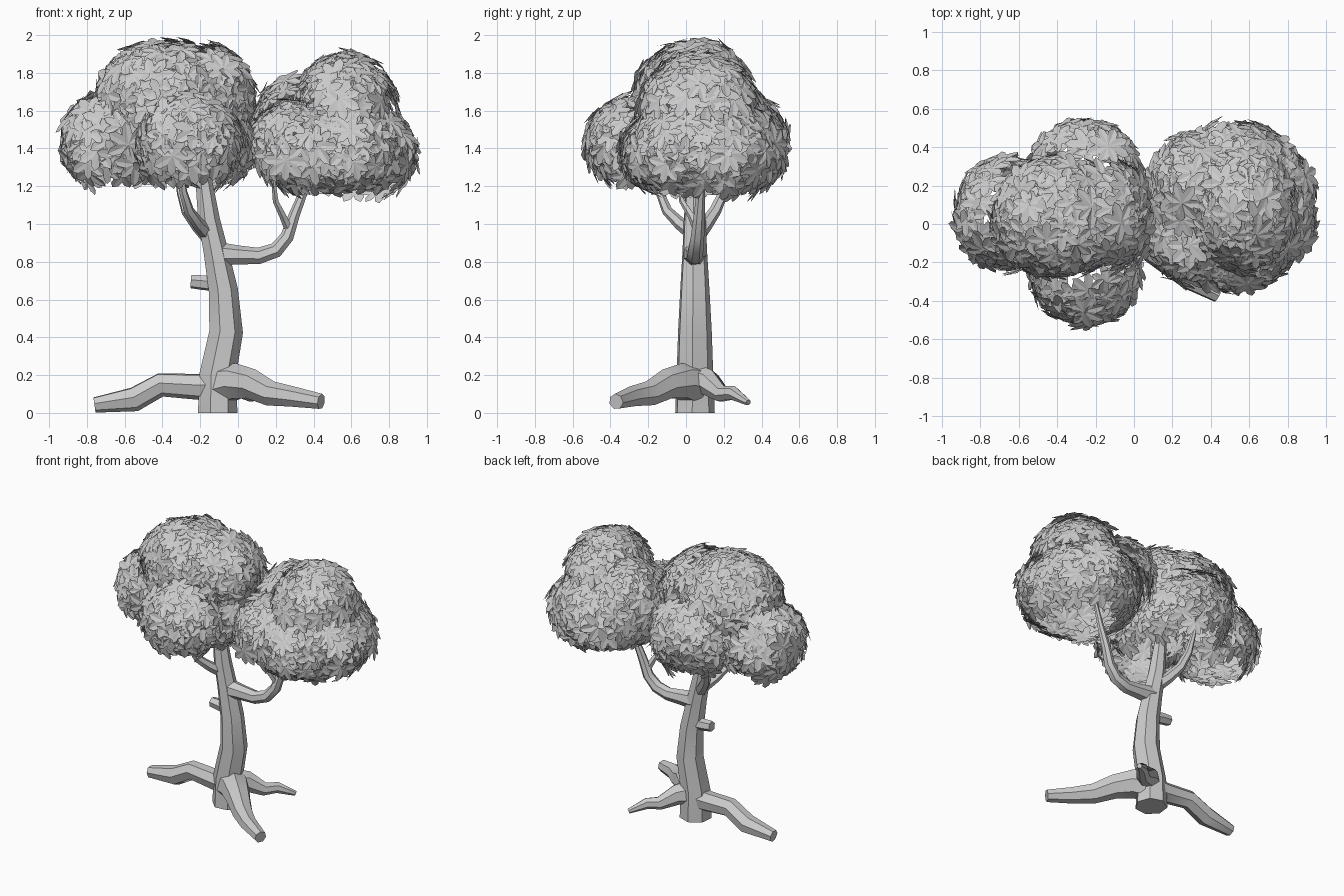
import bpy, bmesh, math, random
from mathutils import Vector, Matrix

if "Cube" in bpy.data.objects:
    bpy.data.objects.remove(bpy.data.objects["Cube"])

random.seed(7)


def finish(name, bm, smooth=None):
    me = bpy.data.meshes.new(name)
    bm.to_mesh(me)
    bm.free()
    ob = bpy.data.objects.new(name, me)
    bpy.context.collection.objects.link(ob)
    if smooth:
        bpy.context.view_layer.objects.active = ob
        ob.select_set(True)
        bpy.ops.object.shade_smooth_by_angle(angle=math.radians(smooth))
        ob.select_set(False)
    return ob


def limb(name, pts, sides=7):
    """Tapered low-poly tube through (x, y, z, radius) points."""
    bm = bmesh.new()
    P = [Vector(p[:3]) for p in pts]
    rings, side = [], None
    for i, p in enumerate(P):
        t = (P[min(i + 1, len(P) - 1)] - P[max(i - 1, 0)]).normalized()
        if name == "trunk" and i == 0:
            t = Vector((0, 0, 1))
        if side is None:
            side = t.orthogonal()
        side = (side - t * side.dot(t)).normalized()
        up = t.cross(side)
        r = pts[i][3]
        ring = []
        for k in range(sides):
            a = math.tau * k / sides
            v = p + r * (math.cos(a) * side + math.sin(a) * up)
            v.z = max(v.z, 0)
            ring.append(bm.verts.new(v))
        rings.append(ring)
    for a, b in zip(rings, rings[1:]):
        for k in range(sides):
            j = (k + 1) % sides
            bm.faces.new((a[k], a[j], b[j], b[k]))
    bm.faces.new(rings[0][::-1])
    bm.faces.new(rings[-1])
    return finish(name, bm, 40)


# Trunk and cut-off stub
limb("trunk", [(-.11, .045, 0, .108), (-.11, .045, .2, .1), (-.065, .045, .43, .092),
               (-.08, .045, .65, .08), (-.12, .045, .86, .067), (-.155, .045, 1.02, .06),
               (-.185, .045, 1.25, .044), (-.23, .045, 1.55, .018)], 7)
limb("stub", [(-.1, .05, .68, .04), (-.19, .06, .69, .04), (-.25, .06, .695, .036)], 6)

# Roots
limb("front_root", [(-.08, .04, .15, .11), (-.01, -.02, .165, .098), (.08, -.11, .15, .082),
                    (.18, -.2, .1, .068), (.29, -.29, .085, .056), (.44, -.37, .06, .042)])
limb("left_root", [(-.1, .045, .14, .08), (-.22, .055, .14, .07), (-.41, .07, .15, .065),
                   (-.55, .08, .073, .067), (-.76, .08, .043, .042)])
limb("back_root", [(-.08, .05, .17, .09), (-.01, .12, .16, .07), (.08, .19, .1, .045),
                   (.14, .25, .105, .038), (.23, .33, .055, .017)])

# Branches
limb("right_branch", [(-.11, .045, .84, .065), (0, .045, .835, .052), (.11, .045, .83, .045),
                      (.2, .05, .86, .042), (.26, .06, .93, .037), (.3, .07, 1.05, .03),
                      (.36, .08, 1.2, .022), (.44, .1, 1.42, .01)])
limb("right_twig", [(.27, .06, .97, .024), (.24, .03, 1.04, .02), (.2, -.02, 1.12, .016),
                    (.18, -.05, 1.3, .008)], 5)
limb("back_branch", [(-.15, .05, .93, .045), (-.21, .1, .99, .038), (-.27, .155, 1.07, .032),
                     (-.3, .2, 1.17, .026), (-.34, .24, 1.4, .01)], 6)
limb("front_branch", [(-.16, .04, .95, .042), (-.21, -.03, 1.0, .034), (-.26, -.1, 1.07, .028),
                      (-.29, -.14, 1.17, .022), (-.32, -.2, 1.4, .009)], 6)


def rosette(bm, pos, normal, size):
    """A nearly flat rosette of softly creased, pointed leaves."""
    m = Matrix.Translation(pos) @ normal.to_track_quat('Z', 'Y').to_matrix().to_4x4()
    n = random.choice((7, 8, 8))
    spin = random.random() * math.tau
    for i in range(n):
        s = size * random.uniform(.9, 1.08)
        droop = random.uniform(0, .14)
        q = m @ Matrix.Rotation(spin + math.tau * i / n, 4, 'Z')

        def v(x, y, z):
            return bm.verts.new(q @ Vector((x * s, y * s, z * s)))
        base, tip = v(0, 0, 0), v(1, 0, -droop)
        for d in (1, -1):
            a, b = v(.45, .22 * d, .035), v(.78, .2 * d, -droop * .6)
            bm.faces.new((base, a, b, tip)[::-d])


def foliage(name, blobs, bottom):
    """Shell of rosettes over a union of ellipsoids, open underneath."""
    bm = bmesh.new()
    placed = []
    for bi, (c, r) in enumerate(blobs):
        c, r = Vector(c), Vector(r)
        n = int(4 * math.pi * (sum(r) / 3) ** 2 / .095 ** 2)
        for i in range(n):
            z = 1 - 2 * (i + .5) / n
            a = i * 2.39996 + bi
            h = math.sqrt(1 - z * z)
            d = Vector((h * math.cos(a), h * math.sin(a), z))
            p = c + d * random.uniform(.94, 1.03) * r
            if p.z < bottom or z < -.7:
                continue
            if any(k != bi and sum(((p[j] - o[j]) / s[j]) ** 2 for j in range(3)) < .75
                   for k, (o, s) in enumerate(blobs)):
                continue
            if any((p - o).length < .072 for o in placed):
                continue
            placed.append(p)
            nrm = Vector((d.x / r.x, d.y / r.y, d.z / r.z)).normalized()
            nrm += Vector([random.uniform(-.22, .22) for _ in range(3)]) + Vector((0, 0, .1))
            rosette(bm, p, nrm.normalized(), random.uniform(.1, .125))
    return finish(name, bm)


# Leaf crowns
foliage("left_crown", [((-.38, .04, 1.66), (.36, .31, .31)),
                       ((-.13, .05, 1.66), (.21, .28, .28)),
                       ((-.14, .02, 1.42), (.22, .36, .25)),
                       ((-.63, .05, 1.44), (.30, .29, .27)),
                       ((-.26, -.25, 1.43), (.28, .27, .26)),
                       ((-.26, .26, 1.44), (.29, .27, .28))], 1.2)
foliage("right_crown", [((.54, .09, 1.38), (.40, .43, .28)),
                        ((.57, .07, 1.6), (.27, .31, .30)),
                        ((.31, -.04, 1.42), (.23, .27, .24)),
                        ((.31, .18, 1.49), (.23, .28, .29))], 1.18)
